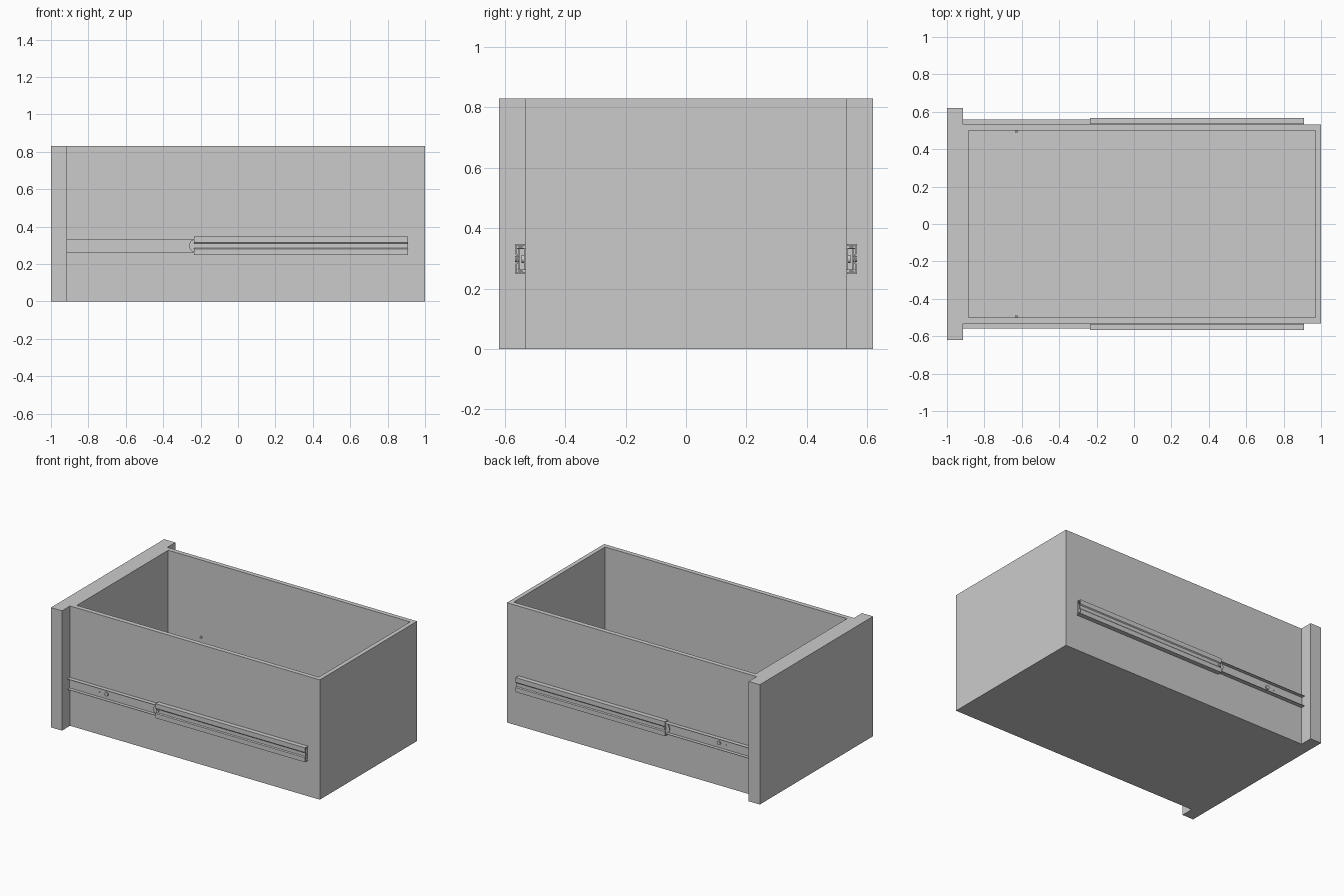
import bpy, bmesh, math
from mathutils import Vector

if "Cube" in bpy.data.objects:
    bpy.data.objects.remove(bpy.data.objects["Cube"])

grey = bpy.data.materials.new("plain grey")
grey.diffuse_color = (0.6, 0.6, 0.6, 1)
grey.use_nodes = True
grey.node_tree.nodes["Principled BSDF"].inputs["Base Color"].default_value = grey.diffuse_color
ZC = 0.298  # height of the slide centre line


def prism(name, points, sweep, smooth=False):
    """Closed outline swept along a vector."""
    bm = bmesh.new()
    face = bm.faces.new([bm.verts.new(p) for p in points])
    new = bmesh.ops.extrude_face_region(bm, geom=[face])["geom"]
    bmesh.ops.translate(bm, vec=Vector(sweep),
                        verts=[v for v in new if isinstance(v, bmesh.types.BMVert)])
    bmesh.ops.recalc_face_normals(bm, faces=bm.faces)
    mesh = bpy.data.meshes.new(name)
    bm.to_mesh(mesh)
    bm.free()
    mesh.materials.append(grey)
    ob = bpy.data.objects.new(name, mesh)
    bpy.context.collection.objects.link(ob)
    if smooth:
        bpy.ops.object.select_all(action='DESELECT')
        ob.select_set(True)
        bpy.context.view_layer.objects.active = ob
        bpy.ops.object.shade_smooth_by_angle(angle=math.radians(40))
    return ob


def rail(name, half, x0, x1, s):
    """Channel: upper half of a (y, z) section mirrored about the centre line."""
    full = half + [(y, -z) for y, z in reversed(half)]
    return prism(name, [(x0, s * y, ZC + z) for y, z in full], (x1 - x0, 0, 0))


def bar(name, y0, y1, z0, z1, x0, x1, s):
    pts = [(y0, z0), (y1, z0), (y1, z1), (y0, z1)]
    return prism(name, [(x0, s * y, ZC + z) for y, z in pts], (x1 - x0, 0, 0))


def stud(name, x, r, y0, y1, s):
    pts = [(x + r * math.cos(a), s * y0, ZC + r * math.sin(a))
           for a in (i * math.tau / 24 for i in range(24))]
    return prism(name, pts, (0, s * (y1 - y0), 0), True)


# drawer body: T-shaped plan with a wide front panel
half_plan = [(-1, 0.62), (-0.915, 0.62), (-0.915, 0.532), (1, 0.532)]
plan = half_plan + [(x, -y) for x, y in reversed(half_plan)]
body = prism("drawer_body", [(x, y, 0) for x, y in plan], (0, 0, 0.83))

# hollow out the inside
hole = [(-0.885, -0.5), (0.97, -0.5), (0.97, 0.5), (-0.885, 0.5)]
cutter = prism("cavity_cutter", [(x, y, 0.03) for x, y in hole], (0, 0, 1))
cutter.hide_render = True
mod = body.modifiers.new("cavity", 'BOOLEAN')
mod.operation = 'DIFFERENCE'
mod.solver = 'EXACT'
mod.object = cutter
bpy.context.view_layer.objects.active = body
bpy.ops.object.modifier_apply(modifier="cavity")
bpy.data.objects.remove(cutter)

# slide sections, upper halves
outer_half = [(0.534, 0.044), (0.534, 0.050), (0.566, 0.050), (0.566, 0.018),
              (0.561, 0.012)]
outer_inside = [(0.557, 0.012), (0.561, 0.020), (0.561, 0.044)]
inner_half = [(0.560, 0.034), (0.560, 0.037), (0.532, 0.037)]

for s, side in ((-1, "right"), (1, "left")):
    # outer channel with a shallow groove, open towards the drawer
    ring = outer_half + [(y, -z) for y, z in reversed(outer_half)]
    ring += [(y, -z) for y, z in reversed(outer_inside)] + outer_inside
    prism("outer_rail_" + side, [(-0.235, s * y, ZC + z) for y, z in ring],
          (1.145, 0, 0))
    # inner channel fixed to the drawer side, open outwards
    web = [(0.537, 0.034)]
    rail("inner_rail_" + side, web + inner_half, -0.915, 0.905, s)
    # bearing strips between the channels
    for k, word in ((1, "upper"), (-1, "lower")):
        bar(f"{word}_bearing_{side}", 0.541, 0.555, k * 0.038, k * 0.043,
            -0.23, 0.89, s)
    # middle plate with a rounded front end
    arc = [(-0.235 - 0.026 * math.cos(a), 0.033 * math.sin(a))
           for a in (math.pi * (i / 12 - 0.5) for i in range(13))]
    outline = arc + [(0.9, 0.033), (0.9, -0.033)]
    prism("middle_plate_" + side, [(x, s * 0.550, ZC + z) for x, z in outline],
          (0, s * 0.004, 0))
    # screw through the drawer side and rivet on the outer rail
    stud("rail_screw_" + side, -0.63, 0.013, 0.531, 0.545, s)
    stud("screw_tip_" + side, -0.63, 0.006, 0.488, 0.531, s)
    stud("end_rivet_" + side, -0.223, 0.010, 0.552, 0.567, s)
    # small locating pin beside the screw
    stud("locating_pin_" + side, -0.685, 0.003, 0.535, 0.542, s)
